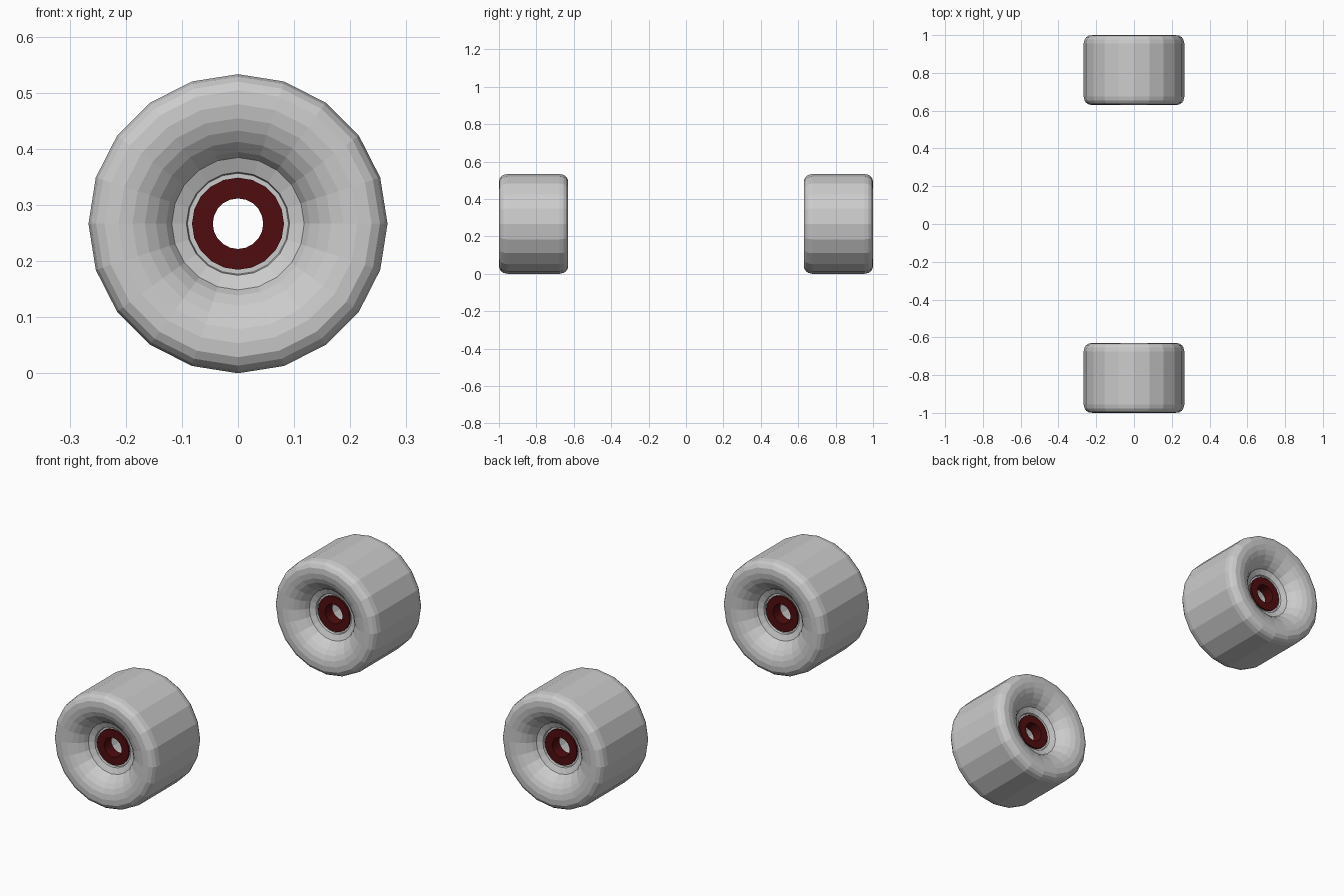
import bpy, bmesh, math

if "Cube" in bpy.data.objects:
    bpy.data.objects.remove(bpy.data.objects["Cube"])

SIDES = 20
R = 0.2665       # wheel radius = axle height
Y = 0.815        # distance of wheel centre from origin


def lathe(name, profile, y, mat=None):
    """Revolve a closed (radius, depth) loop round the y axis."""
    bm = bmesh.new()
    rings = []
    for r, d in profile:
        rings.append([bm.verts.new((r * math.sin(2 * math.pi * i / SIDES), d,
                                    r * math.cos(2 * math.pi * i / SIDES)))
                      for i in range(SIDES)])
    for k, a in enumerate(rings):
        b = rings[(k + 1) % len(rings)]
        for i in range(SIDES):
            j = (i + 1) % SIDES
            bm.faces.new((a[i], a[j], b[j], b[i]))
    bmesh.ops.recalc_face_normals(bm, faces=bm.faces)
    me = bpy.data.meshes.new(name)
    bm.to_mesh(me)
    bm.free()
    ob = bpy.data.objects.new(name, me)
    ob.location = (0, y, R)
    bpy.context.collection.objects.link(ob)
    if mat:
        me.materials.append(mat)
    return ob


red = bpy.data.materials.new("dark_red")
red.diffuse_color = (0.08, 0.004, 0.005, 1)
red.use_nodes = True
red.node_tree.nodes["Principled BSDF"].inputs["Base Color"].default_value = red.diffuse_color

# Half of the tyre section: tread, rounded shoulder, dished side, bearing seat
half = [(R, 0.14), (0.262, 0.161), (0.253, 0.174), (0.238, 0.183), (0.213, 0.185),
        (0.188, 0.181), (0.166, 0.172), (0.146, 0.158), (0.128, 0.139),
        (0.118, 0.121), (0.092, 0.110), (0.090, 0.100), (0.082, 0.100)]
tyre = half + [(r, -d) for r, d in reversed(half)]

for end, side in (("front", -1), ("back", 1)):
    lathe(end + "_wheel", tyre, side * Y)
    # Bearing rings on both faces of the wheel
    for face, s in (("outer", 1), ("inner", -1)):
        ring = [(0.082, s * 0.108), (0.045, s * 0.108),
                (0.045, s * 0.055), (0.082, s * 0.055)]
        lathe(f"{end}_{face}_bearing", ring, side * Y + 0.0, red)
